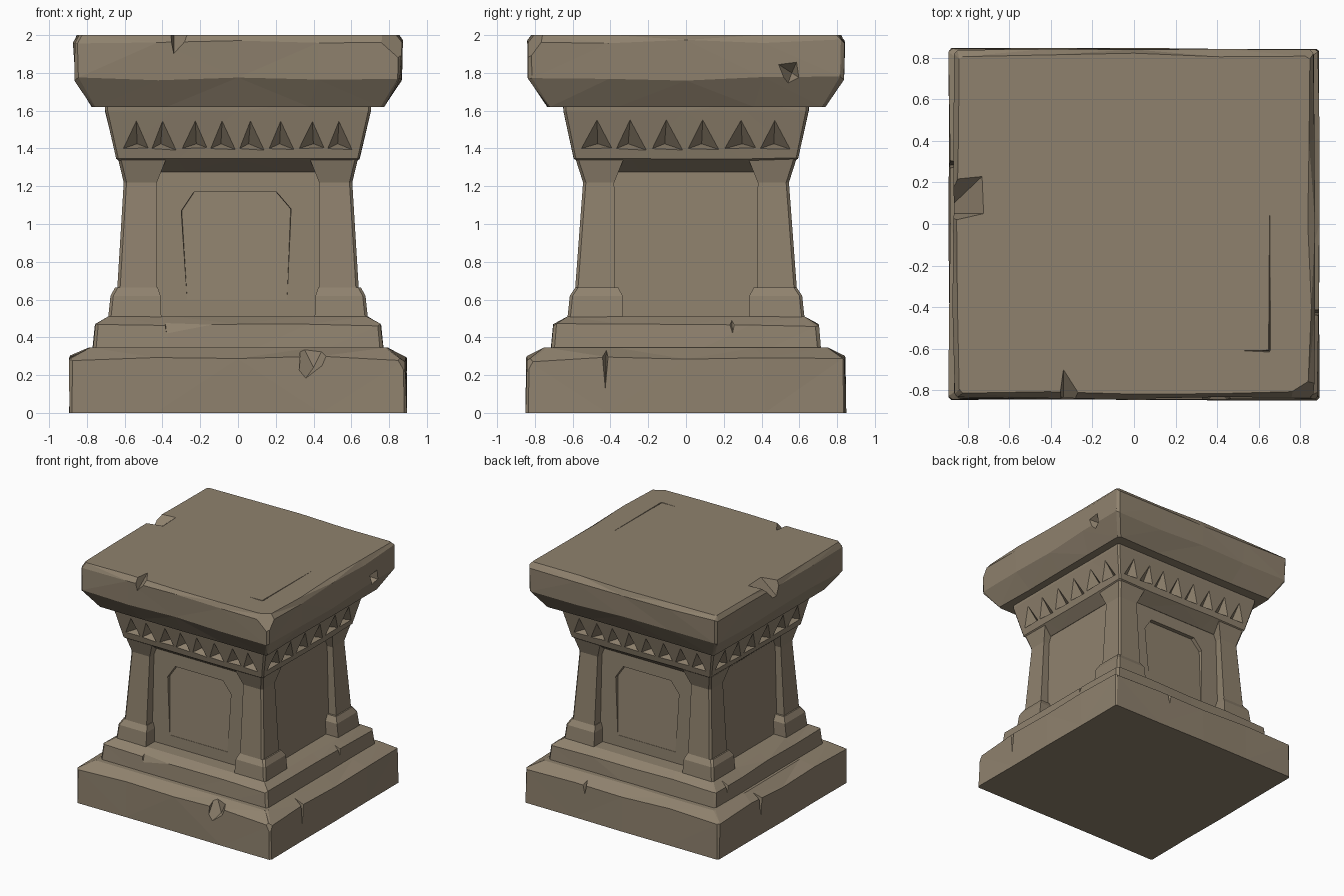
import bpy, bmesh, random
from mathutils import Vector

random.seed(7)
stone = bpy.data.materials.new("weathered_stone")
stone.diffuse_color = (0.275, 0.222, 0.155, 1)


def finish(name, bm):
    bmesh.ops.recalc_face_normals(bm, faces=bm.faces)
    me = bpy.data.meshes.new(name)
    bm.to_mesh(me)
    bm.free()
    me.materials.append(stone)
    ob = bpy.data.objects.new(name, me)
    bpy.context.collection.objects.link(ob)
    return ob


def loft(name, rings):
    """Skin a stack of closed rings and cap both ends."""
    bm = bmesh.new()
    loops = [[bm.verts.new(p) for p in r] for r in rings]
    for a, b in zip(loops, loops[1:]):
        for i in range(len(a)):
            j = (i + 1) % len(a)
            bm.faces.new((a[i], a[j], b[j], b[i]))
    bm.faces.new(loops[0])
    bm.faces.new(loops[-1])
    bmesh.ops.triangulate(bm, faces=[f for f in bm.faces if len(f.verts) == 4])
    return finish(name, bm)


def slab_ring(hx, hy, z, c, jit, zjit=0, n=4):
    """Rectangle with worn corners and slightly uneven sides."""
    corners = [(-hx + c, -hy), (hx - c, -hy), (hx, -hy + c), (hx, hy - c),
               (hx - c, hy), (-hx + c, hy), (-hx, hy - c), (-hx, -hy + c)]
    pts = []
    for k in range(0, 8, 2):
        a, b = Vector(corners[k]), Vector(corners[k + 1])
        normal = Vector(((b - a).y, -(b - a).x)).normalized()
        for i in range(n + 1):
            p = a.lerp(b, i / n) - normal * random.uniform(0, jit)
            pts.append((p.x, p.y, z + random.uniform(-zjit, zjit)))
    return pts


def slab(name, levels):
    return loft(name, [slab_ring(*lv) for lv in levels])


def hulls(groups):
    """Cutter made of one convex solid per group of points."""
    bm = bmesh.new()
    for g in groups:
        vs = [bm.verts.new(p) for p in g]
        res = bmesh.ops.convex_hull(bm, input=vs)
        junk = [v for v in res["geom_interior"] if isinstance(v, bmesh.types.BMVert)]
        bmesh.ops.delete(bm, geom=junk, context='VERTS')
    return finish("cutter", bm)


def carve(ob, groups):
    """Subtract convex chips from a part and bake the result."""
    cutter = hulls(groups)
    cutter.hide_render = True
    mod = ob.modifiers.new("carve", 'BOOLEAN')
    mod.operation, mod.solver, mod.use_self = 'DIFFERENCE', 'EXACT', True
    mod.object = cutter
    dg = bpy.context.evaluated_depsgraph_get()
    me = bpy.data.meshes.new_from_object(ob.evaluated_get(dg))
    ob.modifiers.clear()
    ob.data = me
    bpy.data.objects.remove(cutter)


def mirror_xy(ob):
    m = ob.modifiers.new("corners", 'MIRROR')
    m.use_axis = (True, True, False)


# Plinth slab with chipped edges and corners
base = slab("base_slab", [(0.895, 0.85, 0.0, 0.015, 0.008), (0.895, 0.85, 0.285, 0.02, 0.012, 0.02),
                          (0.80, 0.755, 0.345, 0.02, 0.015)])
carve(base, [
    [(0.32, -0.9, 0.13), (0.49, -0.9, 0.26), (0.34, -0.9, 0.36), (0.47, -0.8, 0.38), (0.33, -0.76, 0.38), (0.40, -0.79, 0.24)],
    [(0.92, -0.72, 0.36), (0.74, -0.9, 0.36), (0.92, -0.9, 0.06), (0.95, -0.95, 0.36)],
    [(-0.92, -0.76, 0.38), (-0.80, -0.9, 0.38), (-0.92, -0.87, 0.15), (-0.95, -0.95, 0.38)],
    [(0.92, -0.46, 0.38), (0.92, -0.40, 0.38), (0.92, -0.43, 0.05), (0.80, -0.42, 0.38)],
    [(0.92, 0.76, 0.38), (0.80, 0.9, 0.38), (0.92, 0.88, 0.12), (0.95, 0.95, 0.38)],
    [(-0.92, 0.25, 0.38), (-0.92, 0.33, 0.38), (-0.92, 0.28, 0.05), (-0.80, 0.29, 0.38)],
    [(0.28, 0.9, 0.38), (0.40, 0.9, 0.38), (0.33, 0.9, 0.08), (0.35, 0.77, 0.38)],
])

# Second step
step = slab("base_step", [(0.775, 0.72, 0.30, 0.02, 0.006), (0.76, 0.705, 0.465, 0.02, 0.008, 0.008),
                          (0.69, 0.63, 0.51, 0.01, 0.008)])
carve(step, [
    [(-0.41, -0.75, 0.54), (0.02, -0.75, 0.48), (-0.37, -0.75, 0.33), (-0.39, -0.65, 0.54), (-0.05, -0.69, 0.51)],
    [(0.80, 0.18, 0.54), (0.80, 0.30, 0.54), (0.80, 0.25, 0.36), (0.69, 0.24, 0.54)],
    [(-0.80, 0.48, 0.54), (-0.80, 0.60, 0.54), (-0.80, 0.55, 0.35), (-0.68, 0.54, 0.54)],
])

# Recessed core, with a faded inner panel sunk in front and back
core = slab("panel_core", [(0.575, 0.515, 0.45, 0.01, 0), (0.55, 0.485, 1.33, 0.01, 0)])
outline = [(-0.28, 0.60), (0.27, 0.60), (0.29, 1.08), (0.21, 1.17), (-0.24, 1.17), (-0.31, 1.07)]
recess = [(x, -0.6, z) for x, z in outline]
recess += [(x * 0.96, -0.507 + 0.05 * (z - 0.6) / 0.57, z) for x, z in outline]
carve(core, [recess, [(-x, -y, z) for x, y, z in recess]])


# Four corner posts on small blocks
def corner_ring(x0, x1, y0, y1, z, c=0.015):
    return [(x0, y0, z), (x1, y0, z), (x1, y1 - c, z), (x1 - c, y1, z), (x0, y1, z)]


mirror_xy(loft("corner_posts", [corner_ring(0.43, 0.65, 0.375, 0.60, 0.48),
                                corner_ring(0.43, 0.605, 0.38, 0.545, 1.22),
                                corner_ring(0.38, 0.635, 0.33, 0.585, 1.345)]))
mirror_xy(loft("post_blocks", [corner_ring(0.405, 0.69, 0.335, 0.63, 0.48),
                               corner_ring(0.41, 0.675, 0.335, 0.615, 0.62),
                               corner_ring(0.425, 0.65, 0.36, 0.585, 0.665)]))

# Flared frieze with a row of chip-carved triangles on each side
frieze = slab("frieze", [(0.555, 0.49, 1.275, 0.01, 0), (0.645, 0.595, 1.35, 0.012, 0.003, 0.006),
                         (0.705, 0.65, 1.60, 0.015, 0.003), (0.705, 0.65, 1.64, 0.015, 0)])


def teeth(count, pitch, depth0, place):
    out = []
    for i in range(count):
        u, w = (i - (count - 1) / 2) * pitch, pitch * 0.49
        lean = random.uniform(-0.025, 0.025)
        low, high = depth0 + 0.022, depth0 + 0.055
        tri = [(u - w, low, 1.395), (u + w, low, 1.395 + lean * 0.5), (u + lean * 0.5, high, 1.56),
               (u + lean, depth0 - 0.06, 1.425)]
        out.append([place(*p) for p in tri])
    return out


carve(frieze, teeth(8, 0.155, 0.595, lambda u, d, z: (u, -d, z))
      + teeth(8, 0.155, 0.595, lambda u, d, z: (-u, d, z))
      + teeth(6, 0.19, 0.645, lambda u, d, z: (d, u, z))
      + teeth(6, 0.19, 0.645, lambda u, d, z: (-d, -u, z)))

# Heavy cap slab with notches and broken corners
cap = slab("cap_slab", [(0.775, 0.74, 1.62, 0.02, 0.01), (0.87, 0.84, 1.77, 0.025, 0.012, 0.012),
                        (0.875, 0.845, 1.965, 0.025, 0.012, 0.012), (0.855, 0.825, 2.0, 0.03, 0.02)])
carve(cap, [
    [(-0.37, -0.88, 2.03), (-0.20, -0.88, 2.03), (-0.34, -0.88, 1.87), (-0.34, -0.66, 2.03)],
    [(-0.92, 0.0, 2.02), (-0.92, 0.24, 2.03), (-0.92, 0.05, 1.84), (-0.70, 0.05, 2.02), (-0.72, 0.24, 2.01)],
    [(0.92, 0.45, 1.87), (0.92, 0.60, 1.89), (0.92, 0.62, 1.76), (0.92, 0.52, 1.69), (0.78, 0.56, 1.80)],
    [(0.92, -0.68, 2.04), (0.60, -0.88, 2.04), (0.90, -0.86, 1.80), (0.95, -0.95, 2.04)],
    [(0.92, 0.58, 2.04), (0.83, 0.88, 2.04), (0.92, 0.86, 1.74), (0.95, 0.95, 2.04)],
    [(-0.92, -0.66, 2.04), (-0.80, -0.88, 2.04), (-0.92, -0.85, 1.72), (-0.95, -0.95, 2.04)],
    [(-0.75, -0.76, 1.60), (0.18, -0.87, 1.77), (-0.55, -0.87, 1.69), (-0.2, -0.765, 1.66), (-0.2, -0.9, 1.62)],
    [(0.645, -0.61, 2.01), (0.66, -0.61, 2.01), (0.655, 0.06, 2.01), (0.653, -0.61, 1.985), (0.654, 0.06, 1.997)],
    [(0.44, -0.61, 2.01), (0.655, -0.62, 2.01), (0.655, -0.605, 2.01), (0.65, -0.612, 1.985)],
])
